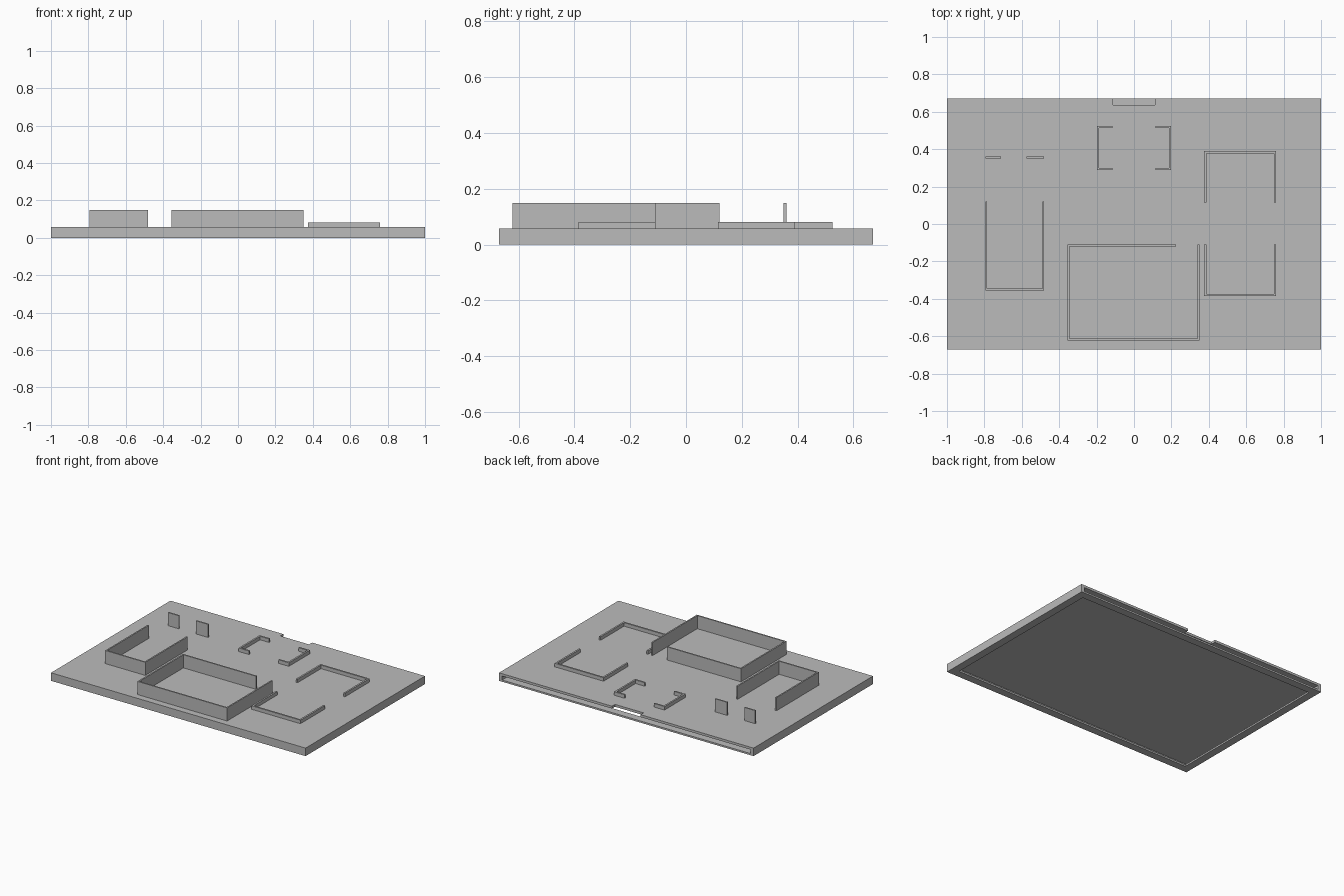
import bpy
import bmesh
from mathutils import Matrix, Vector

if "Cube" in bpy.data.objects:
    bpy.data.objects.remove(bpy.data.objects["Cube"])

grey = bpy.data.materials.new("plain grey")
grey.diffuse_color = (0.5, 0.5, 0.5, 1)
grey.use_nodes = True
grey.node_tree.nodes["Principled BSDF"].inputs["Base Color"].default_value = grey.diffuse_color

DECK = 0.057   # top of the base slab
TALL = 0.15    # top of the high walls
LOW = 0.082    # top of the low walls


def boxes(name, spans):
    """One object made of boxes given as (x0, x1, y0, y1, z0, z1)."""
    bm = bmesh.new()
    for x0, x1, y0, y1, z0, z1 in spans:
        lo, hi = Vector((x0, y0, z0)), Vector((x1, y1, z1))
        bmesh.ops.create_cube(bm, size=1, matrix=Matrix.Translation((lo + hi) / 2)
                              @ Matrix.Diagonal((*(hi - lo), 1)))
    mesh = bpy.data.meshes.new(name)
    bm.to_mesh(mesh)
    bm.free()
    mesh.materials.append(grey)
    obj = bpy.data.objects.new(name, mesh)
    bpy.context.collection.objects.link(obj)
    return obj


def wall(name, points, top, t):
    """Mitred wall of thickness t to the left of an axis-aligned path."""
    pts = [Vector(p) for p in points]
    sides = []
    for a, b in zip(pts, pts[1:]):
        d = (b - a).normalized()
        sides.append(Vector((-d.y, d.x)) * t)
    inner = []
    for i, p in enumerate(pts):
        if i == 0:
            inner.append(p + sides[0])
        elif i == len(pts) - 1:
            inner.append(p + sides[-1])
        else:
            inner.append(p + sides[i - 1] + sides[i])
    bm = bmesh.new()
    face = bm.faces.new([bm.verts.new((p.x, p.y, DECK)) for p in pts + inner[::-1]])
    ext = bmesh.ops.extrude_face_region(bm, geom=[face])
    bmesh.ops.translate(bm, vec=(0, 0, top - DECK),
                        verts=[v for v in ext["geom"] if isinstance(v, bmesh.types.BMVert)])
    bmesh.ops.recalc_face_normals(bm, faces=bm.faces)
    mesh = bpy.data.meshes.new(name)
    bm.to_mesh(mesh)
    bm.free()
    mesh.materials.append(grey)
    obj = bpy.data.objects.new(name, mesh)
    bpy.context.collection.objects.link(obj)
    return obj


# Base slab with an underside opening, a lid slot open at the back, and a finger notch
base = boxes("base_slab", [(-1, 1, -0.67, 0.67, 0, DECK)])
for name, span in (
    ("lid_slot_cutter", (-0.976, 0.976, -0.646, 0.75, 0.012, 0.04)),
    ("underside_opening_cutter", (-0.945, 0.945, -0.615, 0.615, -0.05, 0.03)),
    ("finger_notch_cutter", (-0.113, 0.113, 0.636, 0.75, 0.03, 0.1)),
):
    cutter = boxes(name, [span])
    cutter.hide_render = True
    cutter.hide_set(True)
    mod = base.modifiers.new(name, "BOOLEAN")
    mod.operation = "DIFFERENCE"
    mod.solver = "EXACT"
    mod.object = cutter

# High room on the left, with two free-standing panels behind it
wall("left_room_wall", [(-0.795, 0.12), (-0.795, -0.355), (-0.48, -0.355), (-0.48, 0.12)],
     TALL, 0.01)
boxes("left_room_panels", [(-0.795, -0.71, 0.35, 0.36, DECK, TALL),
                           (-0.575, -0.48, 0.35, 0.36, DECK, TALL)])

# High front room with a doorway at its back right corner
wall("front_room_wall", [(0.225, -0.11), (-0.355, -0.11), (-0.355, -0.622),
                         (0.35, -0.622), (0.35, -0.11)], TALL, 0.01)

# Low walls of the right room, two facing halves
wall("right_room_back_wall", [(0.76, 0.115), (0.76, 0.39), (0.375, 0.39), (0.375, 0.115)],
     LOW, 0.012)
wall("right_room_front_wall", [(0.375, -0.11), (0.375, -0.385), (0.76, -0.385), (0.76, -0.11)],
     LOW, 0.012)

# Low brackets of the small back room, mirrored across the middle
bracket = wall("back_room_bracket", [(-0.115, 0.525), (-0.198, 0.525),
                                     (-0.198, 0.288), (-0.115, 0.288)], LOW, 0.012)
bracket.modifiers.new("Mirror", "MIRROR")
